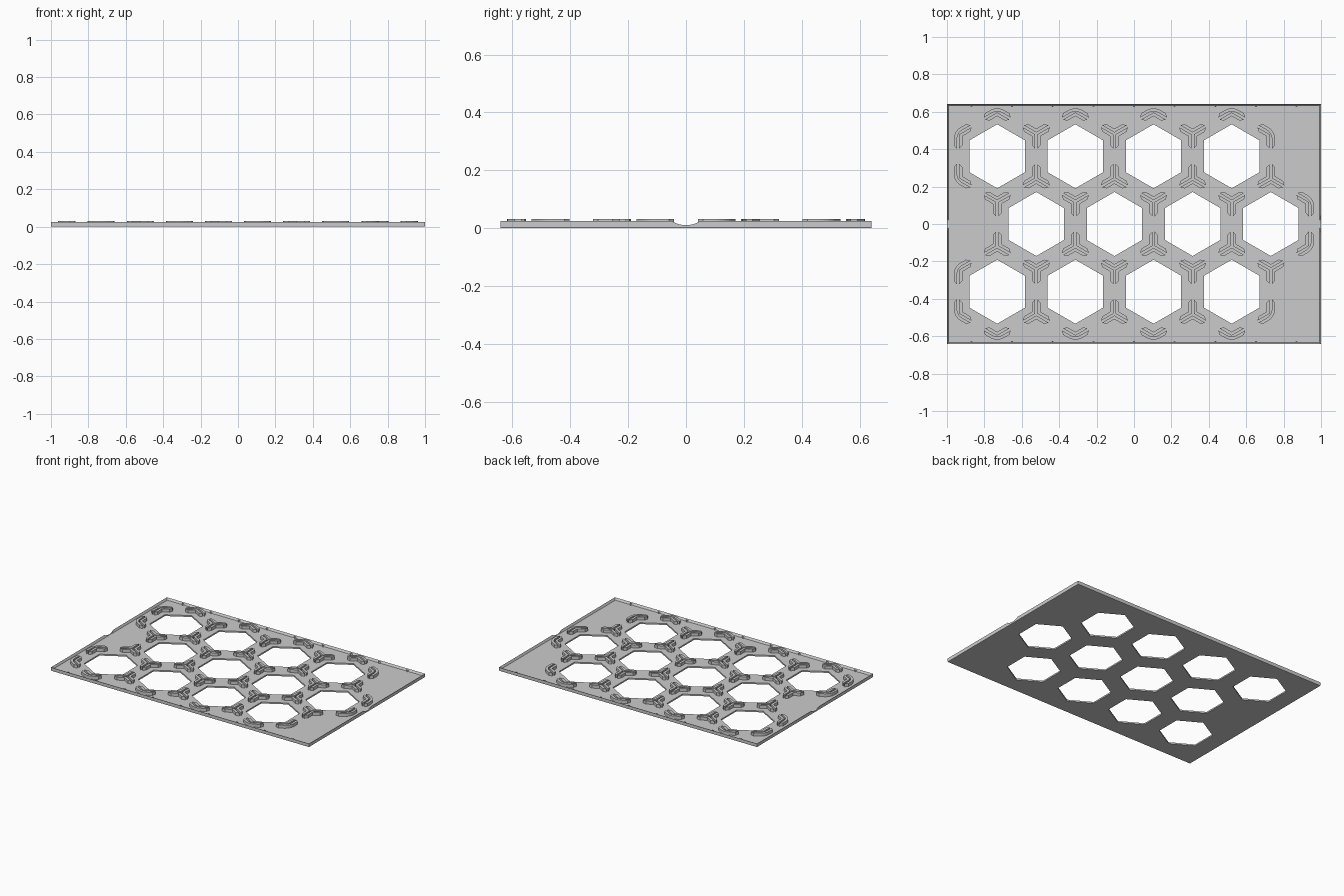
import bpy, bmesh
from math import sin, cos, pi, radians, sqrt
from mathutils import Vector, Matrix

if "Cube" in bpy.data.objects:
    bpy.data.objects.remove(bpy.data.objects["Cube"], do_unlink=True)

WIDTH, DEPTH, RIM_TOP, FLOOR, RIM = 2.0, 1.284, 0.025, 0.010, 0.012
PITCH, HOLE_R = 0.418, 0.171
CELL_R = PITCH / sqrt(3)
BRACKET_TOP = 0.031
GAP, OUT, ARM, TAPER, ELBOW = 0.006, 0.023, 0.08, 0.018, 0.06

grey = bpy.data.materials.new("light grey")
grey.use_nodes = True
grey.diffuse_color = (0.6, 0.6, 0.6, 1)
grey.node_tree.nodes["Principled BSDF"].inputs["Base Color"].default_value = grey.diffuse_color


def make_object(name, bm):
    bmesh.ops.recalc_face_normals(bm, faces=bm.faces)
    mesh = bpy.data.meshes.new(name)
    bm.to_mesh(mesh)
    bm.free()
    mesh.materials.append(grey)
    obj = bpy.data.objects.new(name, mesh)
    bpy.context.collection.objects.link(obj)
    return obj


def add_prism(bm, points, z0, z1):
    """Closed prism over a flat outline, from z0 up to z1."""
    low = [bm.verts.new((p.x, p.y, z0)) for p in points]
    high = [bm.verts.new((p.x, p.y, z1)) for p in points]
    bm.faces.new(low[::-1])
    bm.faces.new(high)
    for i in range(len(points)):
        j = (i + 1) % len(points)
        bm.faces.new((low[i], low[j], high[j], high[i]))


def polar(angle, radius=1.0):
    return Vector((cos(angle), sin(angle))) * radius


# Staggered grid of hexagonal cells
cells = []
for row in (-1, 0, 1):
    shift = PITCH / 4 if row == 0 else -PITCH / 4
    for i in range(4):
        cells.append(Vector(((i - 1.5) * PITCH + shift, row * CELL_R * 1.5)))

# Tray with a raised rim and softened outer corners
bm = bmesh.new()
bmesh.ops.create_cube(bm, size=1, matrix=Matrix.Translation((0, 0, RIM_TOP / 2))
                      @ Matrix.Diagonal((WIDTH, DEPTH, RIM_TOP, 1)))
top_face = max(bm.faces, key=lambda f: f.calc_center_median().z)
bmesh.ops.inset_region(bm, faces=[top_face], thickness=RIM)
bmesh.ops.translate(bm, verts=top_face.verts[:], vec=(0, 0, FLOOR - RIM_TOP))
outer = [e for e in bm.edges if min(v.co.z for v in e.verts) < 0.001]
bmesh.ops.bevel(bm, geom=outer, offset=0.004, segments=2, affect='EDGES', profile=0.5)
tray = make_object("tray", bm)

# Cutters: hexagonal openings and a shallow finger dip through the end rims
bm = bmesh.new()
for c in cells:
    add_prism(bm, [c + polar(pi / 6 + k * pi / 3, HOLE_R) for k in range(6)], -0.05, 0.05)
hole_cutter = make_object("hole_cutter", bm)
bm = bmesh.new()
dip_r = 0.09
bmesh.ops.create_cone(bm, cap_ends=True, segments=96, radius1=dip_r, radius2=dip_r, depth=3,
                      matrix=Matrix.Translation((0, 0, FLOOR + 0.0005 + dip_r))
                      @ Matrix.Rotation(pi / 2, 4, 'Y'))
dip_cutter = make_object("dip_cutter", bm)
for cutter in (hole_cutter, dip_cutter):
    cutter.hide_render = True
    mod = tray.modifiers.new("cut", 'BOOLEAN')
    mod.operation, mod.solver, mod.object = 'DIFFERENCE', 'EXACT', cutter
deps = bpy.context.evaluated_depsgraph_get()
cut_mesh = bpy.data.meshes.new_from_object(tray.evaluated_get(deps))
tray.modifiers.clear()
tray.data = cut_mesh
for cutter in (hole_cutter, dip_cutter):
    bpy.data.objects.remove(cutter, do_unlink=True)


def chevron(corner, facing):
    """Bent strip nested in the 120 degree sector that opens towards facing."""
    def arm(side):
        e, n = polar(facing + side * pi / 3), polar(facing - side * pi / 6)
        return corner + e * ARM + n * GAP, corner + e * (ARM - TAPER) + n * OUT
    (a_in, a_out), (b_in, b_out) = arm(1), arm(-1)
    tip = polar(facing, 1 / sin(pi / 3))
    return [a_in, corner + tip * GAP, b_in, b_out, corner + tip * OUT, a_out]


def rounded_chevron(corner, facing):
    """Bent strip wrapping the outside of a free corner with a round elbow."""
    def arm(side):
        e, n = polar(facing + side * pi / 3), polar(facing + side * radians(150))
        return corner + e * ARM + n * GAP, corner + e * (ARM - TAPER) + n * OUT
    def elbow(offset):
        centre = corner + polar(facing, ELBOW)
        radius = offset + ELBOW * sin(pi / 3)
        return [centre + polar(facing + radians(150 + 10 * k), radius) for k in range(7)]
    (a_in, a_out), (b_in, b_out) = arm(1), arm(-1)
    return [a_in] + elbow(GAP) + [b_in, b_out] + elbow(OUT)[::-1] + [a_out]


# Gather the cell corners and the directions of the cells that share each one
corners = {}
for c in cells:
    for k in range(6):
        angle = pi / 6 + k * pi / 3
        p = c + polar(angle, CELL_R)
        key = (p.x, p.y)
        for other in corners:
            if abs(other[0] - p.x) + abs(other[1] - p.y) < 0.03:
                key = other
        corners.setdefault(key, []).append((p, angle + pi))

# Locating brackets: three nested chevrons at shared corners, a wrapped pair at free ones
bm = bmesh.new()
for shared in corners.values():
    p, facing = shared[0]
    if len(shared) == 1:
        outlines = [chevron(p, facing), rounded_chevron(p, facing)]
    else:
        outlines = [chevron(p, facing + k * 2 * pi / 3) for k in range(3)]
    for outline in outlines:
        add_prism(bm, outline, FLOOR - 0.002, BRACKET_TOP)
make_object("corner_brackets", bm)

# Small snap nubs along the inside of the long rims
bm = bmesh.new()
for side in (-1, 1):
    for i in range(-4, 5):
        base = Vector((i * 0.2175, side * (DEPTH / 2 - RIM)))
        add_prism(bm, [base + Vector((-0.008, side * 0.002)), base + Vector((0, -side * 0.005)),
                       base + Vector((0.008, side * 0.002))], FLOOR - 0.002, RIM_TOP - 0.003)
make_object("rim_nubs", bm)
